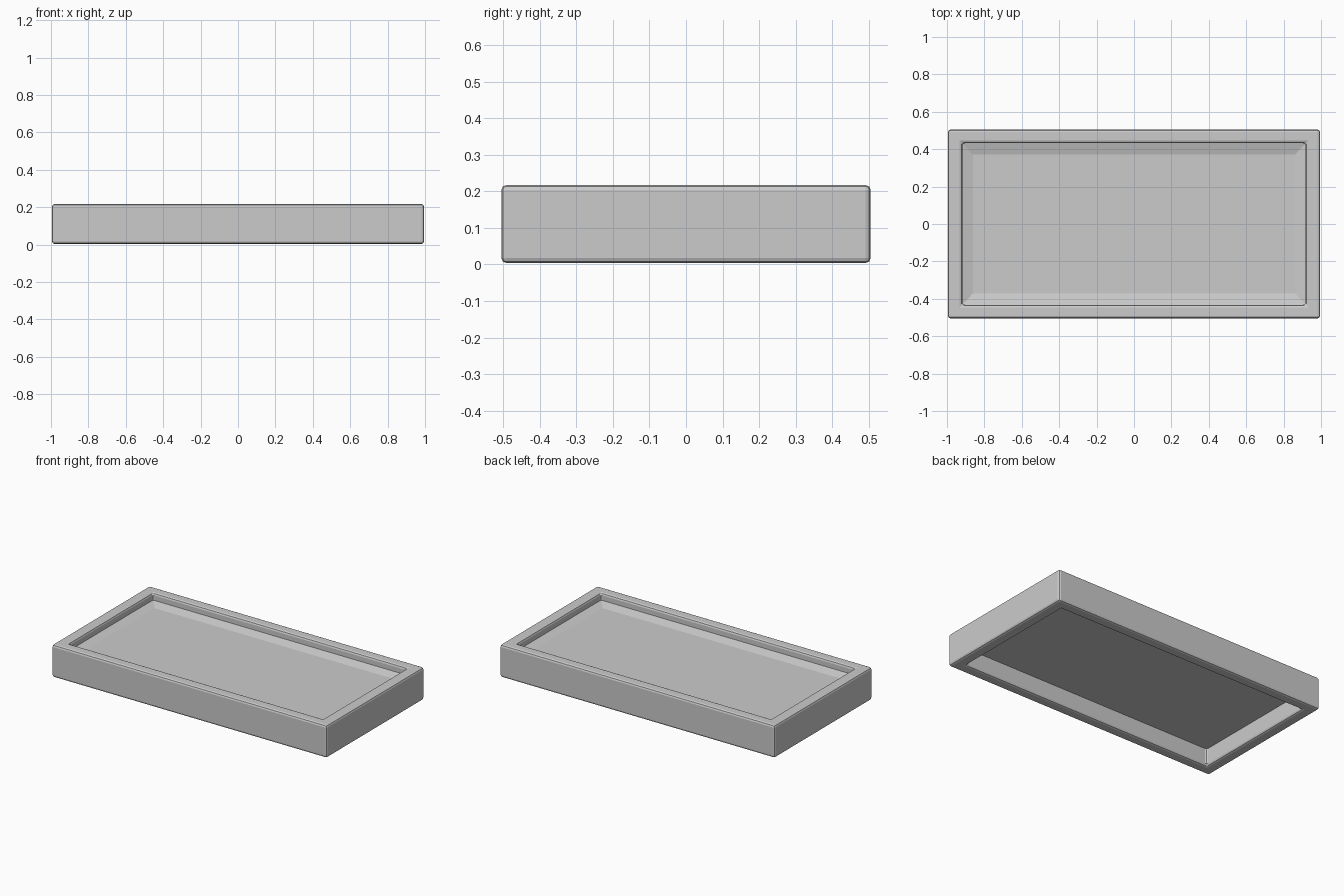
import bpy
import bmesh

if "Cube" in bpy.data.objects:
    bpy.data.objects.remove(bpy.data.objects["Cube"])

OUT_X, OUT_Y = 0.995, 0.505      # outer half sizes of the frame
IN_X, IN_Y = 0.918, 0.432        # half sizes of the opening
Z0, Z1 = 0.004, 0.217


def loft_rings(name, rings, close_ring=False):
    """Skin a series of rectangular rings (half_x, half_y, z)."""
    bm = bmesh.new()
    loops = []
    for hx, hy, z in rings:
        loops.append([bm.verts.new((sx * hx, sy * hy, z))
                      for sx, sy in ((-1, -1), (1, -1), (1, 1), (-1, 1))])
    pairs = list(zip(loops, loops[1:]))
    if close_ring:
        pairs.append((loops[-1], loops[0]))
    for a, b in pairs:
        for i in range(4):
            j = (i + 1) % 4
            bm.faces.new((a[i], a[j], b[j], b[i]))
    if not close_ring:
        bm.faces.new(loops[0])
        bm.faces.new(loops[-1])
    bmesh.ops.recalc_face_normals(bm, faces=bm.faces)
    mesh = bpy.data.meshes.new(name)
    bm.to_mesh(mesh)
    bm.free()
    obj = bpy.data.objects.new(name, mesh)
    bpy.context.collection.objects.link(obj)
    return obj


# Rectangular frame with softened edges
frame = loft_rings("frame", [
    (OUT_X, OUT_Y, Z0),
    (OUT_X, OUT_Y, Z1),
    (IN_X, IN_Y, Z1),
    (IN_X, IN_Y, Z0),
], close_ring=True)
bevel = frame.modifiers.new("soft_edges", 'BEVEL')
bevel.width = 0.014
bevel.segments = 2
bevel.limit_method = 'ANGLE'

# Recessed panel with a shallow slope rising to the frame
loft_rings("inset_panel", [
    (IN_X + 0.004, IN_Y + 0.004, 0.12),
    (IN_X + 0.004, IN_Y + 0.004, 0.172),
    (0.862, 0.372, 0.155),
])
